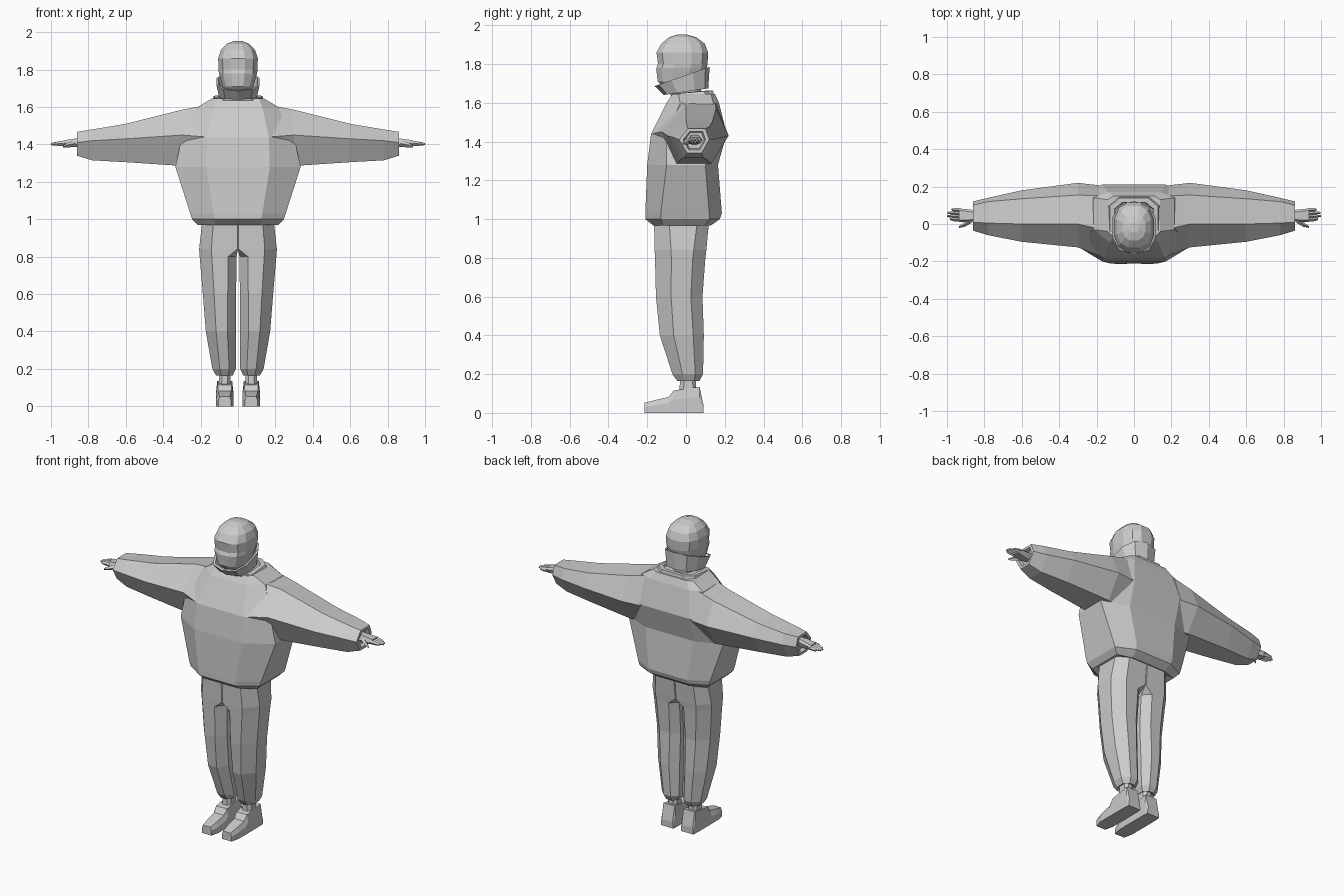
import bpy, bmesh, math

grey = bpy.data.materials.new("light_grey")
grey.diffuse_color = (0.6, 0.6, 0.6, 1)


def loft(name, rings, mirror=False, cap=True, closed=False):
    """Skin a list of equal-length point rings, flat shaded."""
    bm = bmesh.new()
    vs = [[bm.verts.new(p) for p in r] for r in rings]
    n = len(rings[0])
    pairs = list(zip(vs, vs[1:])) + ([(vs[-1], vs[0])] if closed else [])
    for a, b in pairs:
        for i in range(n):
            j = (i + 1) % n
            bm.faces.new((a[i], a[j], b[j], b[i]))
    if cap and not closed:
        bm.faces.new(vs[0])
        bm.faces.new(vs[-1])
    bmesh.ops.recalc_face_normals(bm, faces=bm.faces)
    me = bpy.data.meshes.new(name)
    bm.to_mesh(me)
    bm.free()
    me.materials.append(grey)
    ob = bpy.data.objects.new(name, me)
    bpy.context.collection.objects.link(ob)
    if mirror:
        m = ob.modifiers.new("mirror", 'MIRROR')
        m.use_mirror_merge = False
    return ob


# Jacket body: z, front half width, front y, side x, side y range, back half width, back y
def torso_ring(z, fx, yf, sx, s1, s2, bx, yb):
    return [(fx, yf, z), (sx, s1, z), (sx, s2, z), (bx, yb, z),
            (-bx, yb, z), (-sx, s2, z), (-sx, s1, z), (-fx, yf, z)]


loft("jacket_body", [torso_ring(*r) for r in (
    (0.985, .10, -.12, .17, -.08, .06, .10, .09),
    (0.968, .12, -.17, .215, -.12, .10, .12, .13),
    (1.00, .125, -.21, .245, -.13, .12, .13, .175),
    (1.03, .13, -.21, .255, -.13, .12, .135, .185),
    (1.28, .17, -.20, .335, -.10, .10, .17, .165),
    (1.44, .165, -.18, .30, -.10, .16, .17, .21),
    (1.60, .13, -.10, .215, -.03, .14, .14, .17),
    (1.645, .11, -.07, .14, -.04, .13, .11, .15))])

# Sleeves: x, then (y, z) of six corners
sleeve = (
    (.17, (-.175, 1.44), (-.03, 1.61), (.15, 1.605), (.205, 1.43), (.10, 1.29), (-.08, 1.29)),
    (.30, (-.125, 1.45), (.00, 1.585), (.155, 1.57), (.22, 1.43), (.13, 1.285), (-.05, 1.285)),
    (.60, (-.095, 1.43), (.00, 1.51), (.135, 1.50), (.18, 1.42), (.11, 1.305), (-.03, 1.305)),
    (.78, (-.06, 1.42), (.005, 1.48), (.12, 1.475), (.14, 1.41), (.09, 1.315), (-.01, 1.315)),
    (.862, (-.035, 1.41), (.01, 1.467), (.10, 1.467), (.12, 1.41), (.08, 1.34), (.005, 1.34)))
rings = [[(s[0], y, z) for y, z in s[1:]] for s in sleeve]
for x, k in ((.862, .75), (.84, .65)):  # recessed cuff opening
    rings.append([(x, .045 + (y - .045) * k, 1.405 + (z - 1.405) * k) for _, y, z in rings[4]])
loft("sleeve", rings, mirror=True)


# Hands: tapered boxes running outwards, stations are x, y, z, half y, half z
def finger(name, stations):
    loft(name, [[(x, y - a, z), (x, y, z + b), (x, y + a, z), (x, y, z - b)]
                for x, y, z, a, b in stations], mirror=True)


def box_ring(x, y0, y1, z0, z1, c):
    return [(x, y0, z0 + c), (x, y0 + c, z1), (x, y1 - c, z1),
            (x, y1, z1 - c), (x, y1 - c, z0), (x, y0 + c, z0)]


loft("palm", [box_ring(.83, .02, .07, 1.385, 1.435, .012),
              box_ring(.88, .01, .078, 1.388, 1.43, .012),
              box_ring(.935, .012, .083, 1.392, 1.422, .01)], mirror=True)
for i, tip in enumerate((.985, 1.0, .997, .975)):
    y = .022 + i * .017
    finger("finger", [(.92, y, 1.407, .011, .014), (.96, y + .002, 1.404, .01, .012),
                      (tip, y + .004, 1.402, .005, .006)])
finger("thumb", [(.87, .025, 1.405, .02, .018), (.905, -.002, 1.398, .013, .014),
                 (.935, -.016, 1.39, .005, .006)])


# Trouser legs: chamfered eight-sided rings
def oct_ring(z, x0, x1, y0, y1, ci, co):
    return [(x0 + ci, y0, z), (x1 - co, y0, z), (x1, y0 + co * 1.3, z), (x1, y1 - co, z),
            (x1 - co, y1, z), (x0 + ci, y1, z), (x0, y1 - ci, z), (x0, y0 + ci * 1.3, z)]


loft("trouser_leg", [oct_ring(*r) for r in (
    (1.00, 0, .19, -.165, .12, .004, .06),
    (.84, 0, .208, -.162, .105, .004, .065),
    (.80, .008, .205, -.16, .10, .045, .065),
    (.60, .01, .188, -.155, .085, .045, .06),
    (.40, .012, .172, -.135, .092, .045, .055),
    (.20, .012, .137, -.07, .088, .035, .04),
    (.165, .028, .118, -.045, .07, .025, .028),
    (.175, .04, .10, -.03, .055, .02, .02))], mirror=True)
loft("ankle", [oct_ring(.19, .042, .10, -.03, .05, .016, .016),
               oct_ring(.09, .038, .105, -.035, .052, .016, .016)], mirror=True)


# Shoes: cross sections from toe to heel, narrower on top
def shoe_ring(y, w, h, top):
    m = .071
    return [(m - w, y, 0), (m + w, y, 0), (m + w, y, h * .6),
            (m + top, y, h), (m - top, y, h), (m - w, y, h * .6)]


loft("shoe", [shoe_ring(*r) for r in (
    (-.215, .034, .052, .026), (-.16, .046, .066, .032), (-.09, .047, .082, .034),
    (-.065, .047, .115, .038), (.07, .046, .135, .04), (.09, .043, .04, .038))], mirror=True)


# Head and neck: z, half width, front y, back y
def round_ring(hw, y0, y1, zf, n=12, power=.8):
    pts = []
    for i in range(n):
        a = 2 * math.pi * (i + .5) / n
        c, s = math.cos(a), math.sin(a)
        x = hw * math.copysign(abs(c) ** power, c)
        y = (y0 + y1) / 2 + (y1 - y0) / 2 * math.copysign(abs(s) ** power, s)
        pts.append((x, y, zf(y)))
    return pts


def level(z):
    return lambda y: z


loft("head", [round_ring(w, a, b, level(z)) for z, w, a, b in (
    (1.62, .065, -.06, .08), (1.67, .07, -.11, .08), (1.71, .085, -.15, .09),
    (1.78, .105, -.157, .11), (1.80, .107, -.148, .115), (1.86, .109, -.156, .118),
    (1.905, .094, -.13, .10), (1.938, .062, -.09, .055), (1.952, .025, -.045, .005))])


# Tall collar: tilted ring with wall thickness
def slope(z_front, z_back):
    return lambda y: z_front + (z_back - z_front) * (y + .15) / .27


loft("tall_collar", [
    round_ring(.105, -.115, .115, slope(1.635, 1.675), 10),
    round_ring(.120, -.162, .122, slope(1.69, 1.785), 10),
    round_ring(.108, -.148, .108, slope(1.69, 1.785), 10),
    round_ring(.085, -.10, .10, slope(1.645, 1.685), 10)], closed=True)

# Neckline band on the shoulders
loft("neckline", [
    round_ring(.152, -.075, .152, slope(1.605, 1.625), 8, .6),
    round_ring(.135, -.085, .145, slope(1.638, 1.662), 8, .6),
    round_ring(.11, -.06, .12, slope(1.64, 1.664), 8, .6),
    round_ring(.10, -.05, .11, slope(1.605, 1.625), 8, .6)], closed=True)
